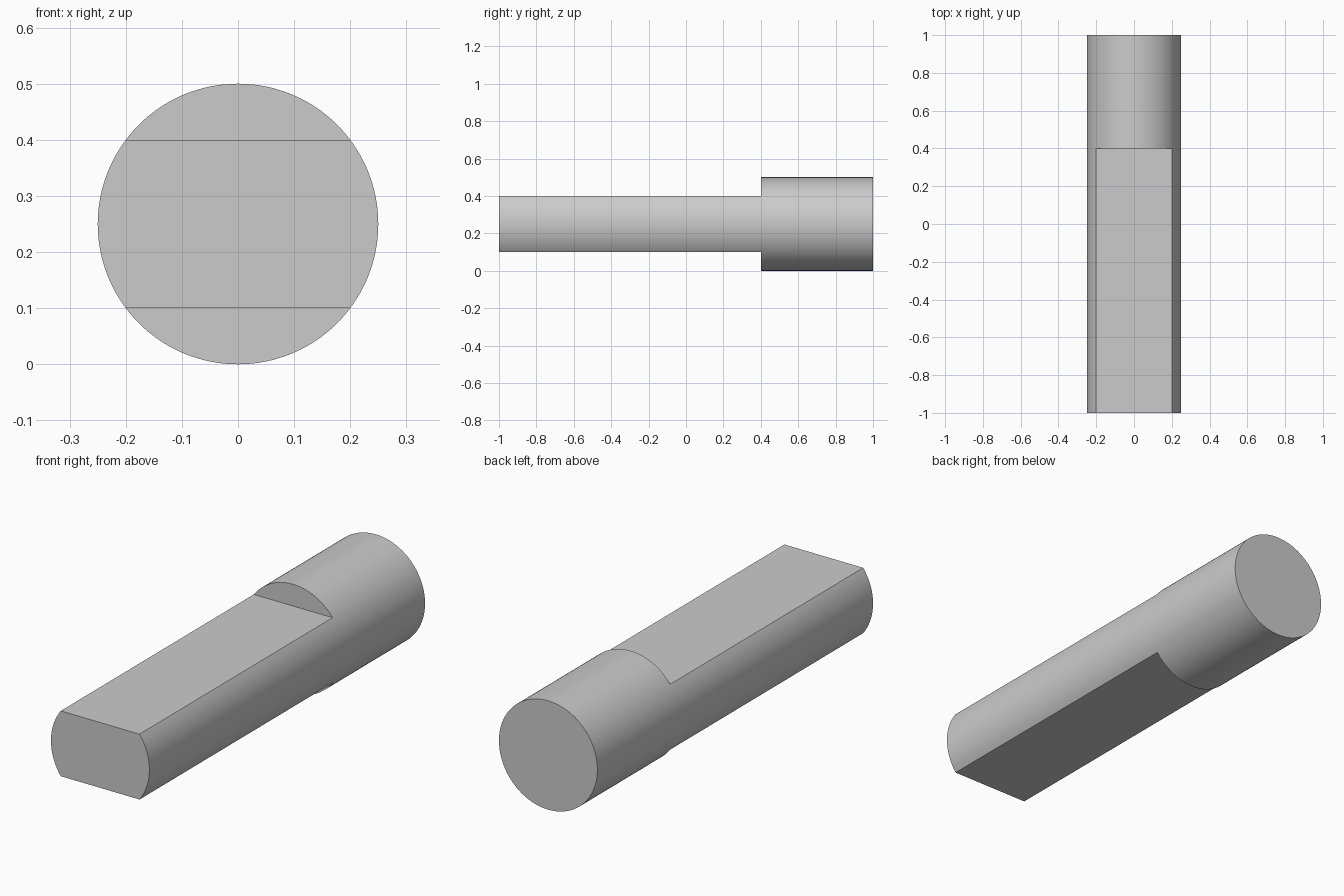
import bpy, bmesh, math

if "Cube" in bpy.data.objects:
    bpy.data.objects.remove(bpy.data.objects["Cube"])

R, CZ = 0.25, 0.25              # shaft radius and axis height
FLAT = 0.15                     # distance from axis to each flat
FRONT, STEP, BACK = -1.0, 0.4, 1.0
N_SIDE, N_CAP = 32, 44          # segments of each side arc / cap arc

a = math.asin(FLAT / R)

# Full circle, divided so that the flat corners land on points
arcs = [(-a, a, N_SIDE), (a, math.pi - a, N_CAP),
        (math.pi - a, math.pi + a, N_SIDE), (math.pi + a, 2 * math.pi - a, N_CAP)]
angles = [s + (e - s) * i / n for s, e, n in arcs for i in range(n)]
total = len(angles)
c0, c1 = 0, N_SIDE                       # corners of right side arc
c2, c3 = N_SIDE + N_CAP, 2 * N_SIDE + N_CAP  # corners of left side arc
right = list(range(c0, c1 + 1))
top = list(range(c1, c2 + 1))
left = list(range(c2, c3 + 1))
bottom = list(range(c3, total)) + [c0]

bm = bmesh.new()


def ring(y, ids):
    return {i: bm.verts.new((R * math.cos(angles[i]), y, CZ + R * math.sin(angles[i])))
            for i in ids}


def wall(r1, r2, ids):
    for i, j in zip(ids, ids[1:]):
        bm.faces.new((r1[i], r1[j], r2[j], r2[i]))


front = ring(FRONT, right + left)
step = ring(STEP, range(total))
back = ring(BACK, range(total))

# Round head and rounded sides of the flattened length
wall(step, back, list(range(total)) + [0])
for side in (right, left):
    wall(front, step, side)

# Upper and lower flats with their step faces
for cap in (top, bottom):
    wall(front, step, [cap[0], cap[-1]])
    bm.faces.new([step[i] for i in cap])

# End faces
bm.faces.new([front[i] for i in right + left])
bm.faces.new([back[i] for i in range(total)])
bmesh.ops.recalc_face_normals(bm, faces=bm.faces)

mesh = bpy.data.meshes.new("flatted_shaft")
bm.to_mesh(mesh)
bm.free()
shaft = bpy.data.objects.new("flatted_shaft", mesh)
bpy.context.collection.objects.link(shaft)
bpy.context.view_layer.objects.active = shaft
shaft.select_set(True)
bpy.ops.object.shade_smooth_by_angle(angle=math.radians(30))
